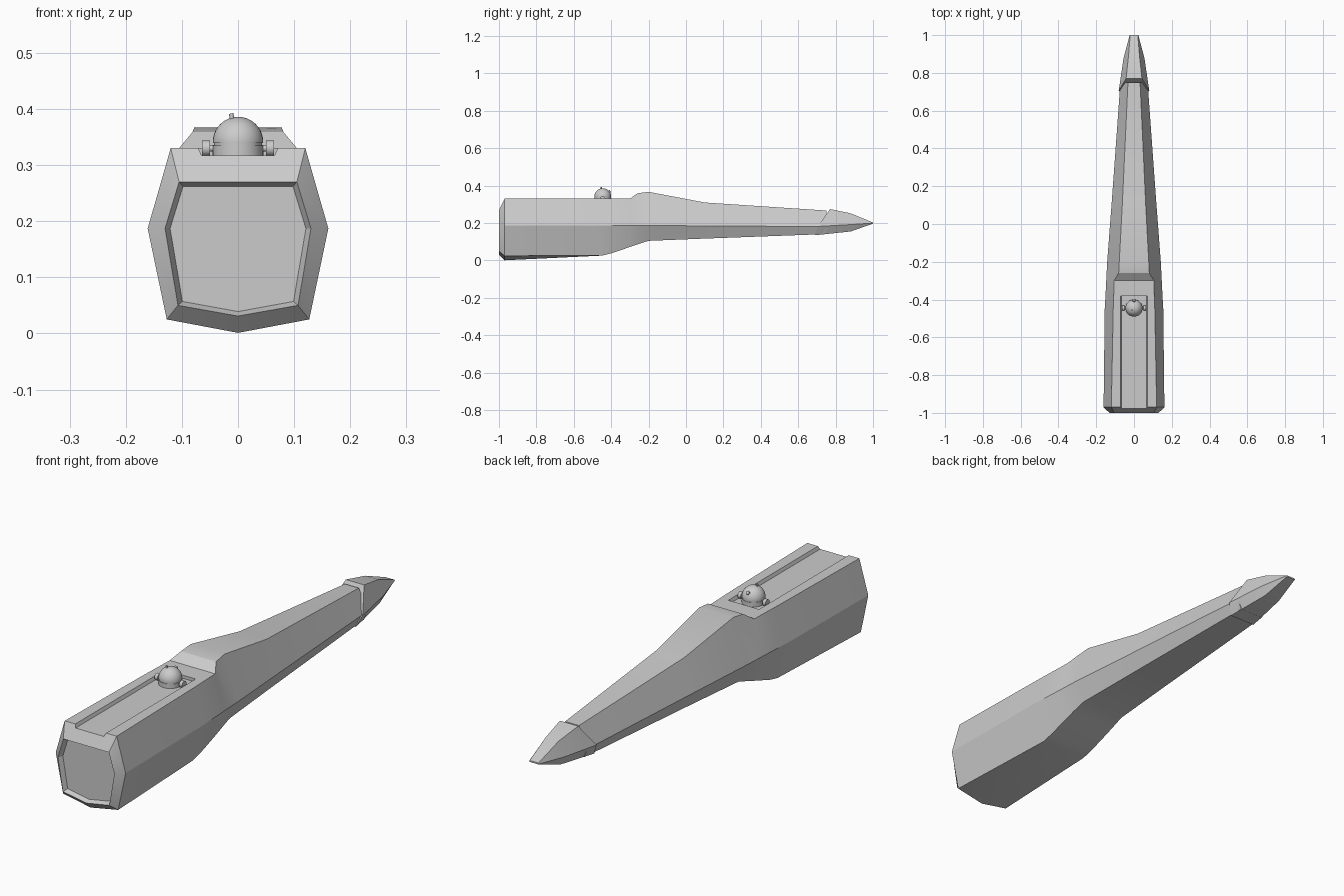
import bpy, bmesh
from math import pi
from mathutils import Vector

if "Cube" in bpy.data.objects:
    bpy.data.objects.remove(bpy.data.objects["Cube"])


def finish(ob, angle=0.35):
    bpy.ops.object.select_all(action='DESELECT')
    ob.select_set(True)
    bpy.context.view_layer.objects.active = ob
    bpy.ops.object.shade_smooth_by_angle(angle=angle)


def loft(name, rings):
    bm = bmesh.new()
    loops = [[bm.verts.new(p) for p in r] for r in rings]
    n = len(loops[0])
    for a, b in zip(loops, loops[1:]):
        for i in range(n):
            j = (i + 1) % n
            bm.faces.new((a[i], a[j], b[j], b[i]))
    bm.faces.new(loops[0])
    bm.faces.new(loops[-1])
    bmesh.ops.recalc_face_normals(bm, faces=bm.faces)
    me = bpy.data.meshes.new(name)
    bm.to_mesh(me)
    bm.free()
    ob = bpy.data.objects.new(name, me)
    bpy.context.collection.objects.link(ob)
    return ob


def ring(top, side, bot, keel):
    """Seven-sided mirrored section; each corner is (x, y, z), keel is (y, z)."""
    half = [top, side, bot]
    return ([Vector(p) for p in half] + [Vector((0, *keel))]
            + [Vector((-x, y, z)) for x, y, z in reversed(half)])


def section(y, tx, tz, sx, sz, bx, bz, kz):
    return ring((tx, y, tz), (sx, y, sz), (bx, y, bz), (y, kz))


# Fuselage, starting at the recessed rear plate
fuselage = loft("fuselage", [section(*s) for s in (
    (-0.98, .098, .262, .121, .187, .099, .057, .039),
    (-1.00, .105, .270, .130, .187, .107, .050, .031),
    (-0.97, .120, .330, .161, .187, .127, .025, .001),
    (-0.45, .110, .330, .155, .187, .106, .026, .026),
    (-0.40, .108, .330, .152, .187, .106, .038, .038),
    (-0.30, .105, .330, .147, .187, .105, .072, .072),
    (-0.26, .081, .359, .145, .187, .104, .086, .086),
    (-0.20, .078, .367, .142, .187, .101, .105, .105),
    (0.10, .062, .310, .119, .185, .086, .117, .117),
    (0.75, .032, .267, .072, .181, .055, .141, .141))])

# Channel along the top of the rear deck
cutter = loft("channel_cutter", [
    [(-.065, y, .317), (.065, y, .317), (.080, y, .350), (-.080, y, .350)]
    for y in (-1.05, -.38)])
cutter.hide_render = True
mod = fuselage.modifiers.new("channel", 'BOOLEAN')
mod.operation = 'DIFFERENCE'
mod.solver = 'EXACT'
mod.object = cutter
bpy.context.view_layer.objects.active = fuselage
fuselage.select_set(True)
bpy.ops.object.modifier_apply(modifier=mod.name)
bpy.data.objects.remove(cutter)
finish(fuselage)

# Nose cone with slanted rear edge
nose = loft("nose_cone", [
    ring((.042, .77, .275), (.081, .705, .182), (.060, .69, .135), (.69, .135)),
    ring((.030, .88, .252), (.055, .88, .192), (.036, .88, .155), (.88, .155)),
    ring((.020, 1.0, .203), (.023, 1.0, .200), (.020, 1.0, .197), (1.0, .197))])
finish(nose)

# Domed unit seated in the channel
Y = -.445


def cyl(name, r, depth, loc, rot=(0, 0, 0), sides=32):
    bpy.ops.mesh.primitive_cylinder_add(vertices=sides, radius=r, depth=depth,
                                        location=loc, rotation=rot)
    ob = bpy.context.object
    ob.name = name
    finish(ob, .6)
    return ob


cyl("unit_base", .045, .020, (0, Y, .325))
cyl("unit_neck", .043, .006, (0, Y, .337))
bpy.ops.mesh.primitive_uv_sphere_add(segments=32, ring_count=20, radius=.045,
                                     location=(0, Y, .341))
dome = bpy.context.object
dome.name = "unit_dome"
bm = bmesh.new()
bm.from_mesh(dome.data)
cut = bmesh.ops.bisect_plane(bm, geom=bm.verts[:] + bm.edges[:] + bm.faces[:],
                             plane_co=(0, 0, -.002), plane_no=(0, 0, 1), clear_inner=True)
bmesh.ops.holes_fill(bm, edges=[e for e in bm.edges if e.is_boundary])
bm.to_mesh(dome.data)
bm.free()
finish(dome, .6)

# Side shoulders and struts
for s, label in ((-1, "left"), (1, "right")):
    cyl("shoulder_" + label, .014, .014, (s * .057, Y, .330), (0, pi / 2, 0), 20)
    cyl("strut_" + label, .006, .02, (s * .047, Y, .330), (0, pi / 2, 0), 12)

# Lens and small top knob
cyl("lens", .007, .012, (0, Y + .036, .368), (-.9, 0, 0), 16)
cyl("top_knob", .004, .014, (-.011, Y - .008, .385), (0, -.2, 0), 12)
